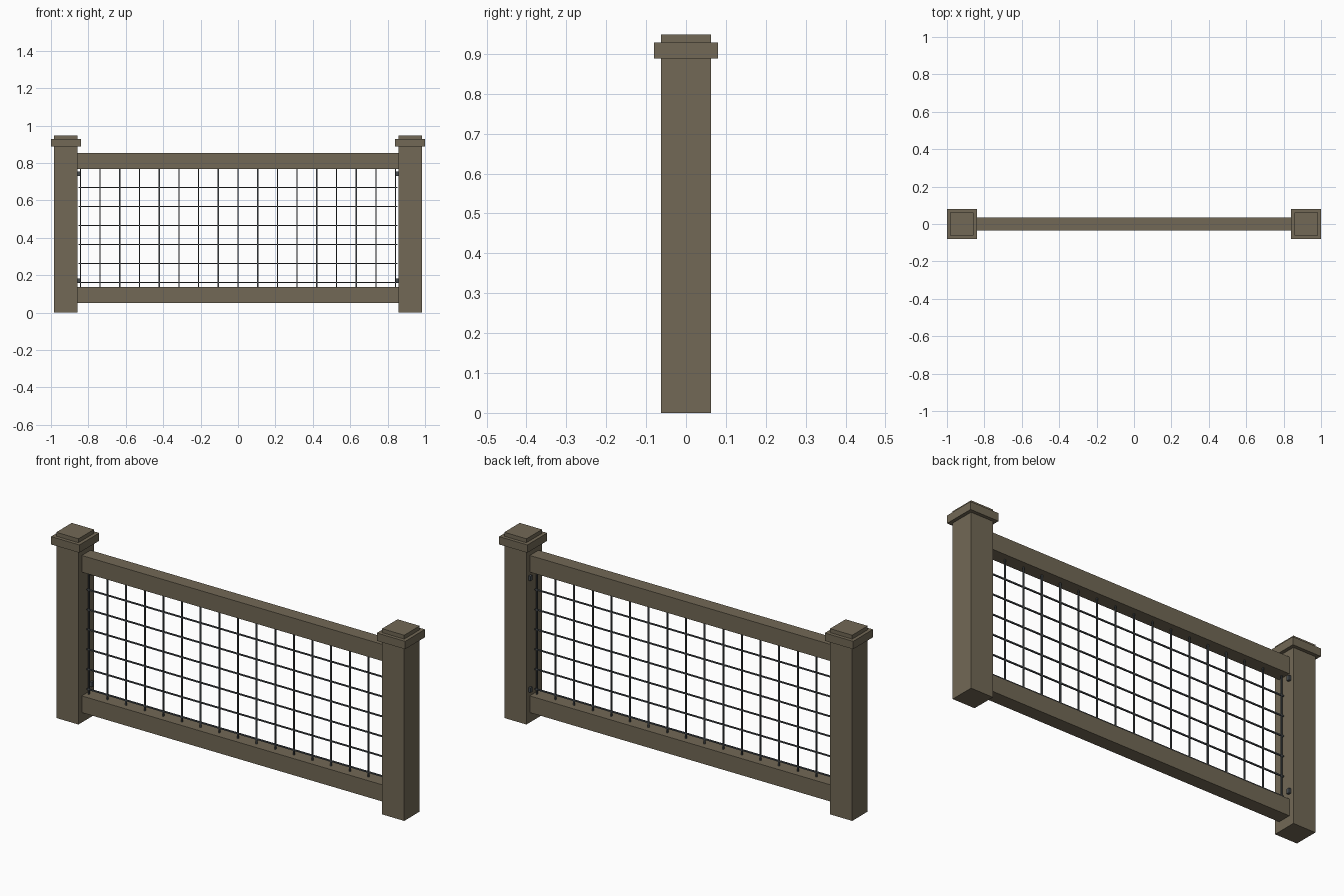
import bpy

cube = bpy.data.objects.get("Cube")
if cube:
    bpy.data.objects.remove(cube, do_unlink=True)


def material(name, rgb):
    m = bpy.data.materials.new(name)
    m.use_nodes = True
    m.diffuse_color = (*rgb, 1)
    m.node_tree.nodes["Principled BSDF"].inputs["Base Color"].default_value = (*rgb, 1)
    return m


wood = material("weathered brown", (0.168, 0.14, 0.092))
steel = material("slate steel", (0.065, 0.074, 0.08))


def box(name, size, center, mat):
    bpy.ops.mesh.primitive_cube_add(size=1, location=center)
    ob = bpy.context.object
    ob.name = name
    ob.scale = size
    bpy.ops.object.transform_apply(location=False, rotation=False, scale=True)
    ob.data.materials.append(mat)


POST_X = 0.92
POST_W = 0.125
CAP_W = 0.16
INNER = POST_X - POST_W / 2
WIRE = 0.0065

# Posts with stepped caps, and the small brackets on their inner faces
for side, s in (("left", 1), ("right", -1)):
    x = s * POST_X
    box(f"{side}_post", (POST_W, POST_W, 0.888), (x, 0, 0.444), wood)
    box(f"{side}_cap", (CAP_W, CAP_W, 0.04), (x, 0, 0.908), wood)
    box(f"{side}_cap_top", (POST_W, POST_W, 0.02), (x, 0, 0.938), wood)
    for level, z in (("lower", 0.171), ("upper", 0.741)):
        box(f"{side}_{level}_bracket", (0.018, 0.016, 0.024),
            (s * (INNER - 0.003), 0.038, z), steel)

# Rails
for level, z in (("bottom", 0.093), ("top", 0.81)):
    box(f"{level}_rail", (2 * INNER, 0.07, 0.085), (0, 0, z), wood)

# Wire grid between the rails
for i in range(-8, 9):
    box("vertical_wire", (WIRE, WIRE, 0.66), (i * 0.1053, 0, 0.4525), steel)
for i in range(6):
    box("horizontal_wire", (1.704, WIRE, WIRE), (0, 0, 0.16 + i * 0.1016), steel)
